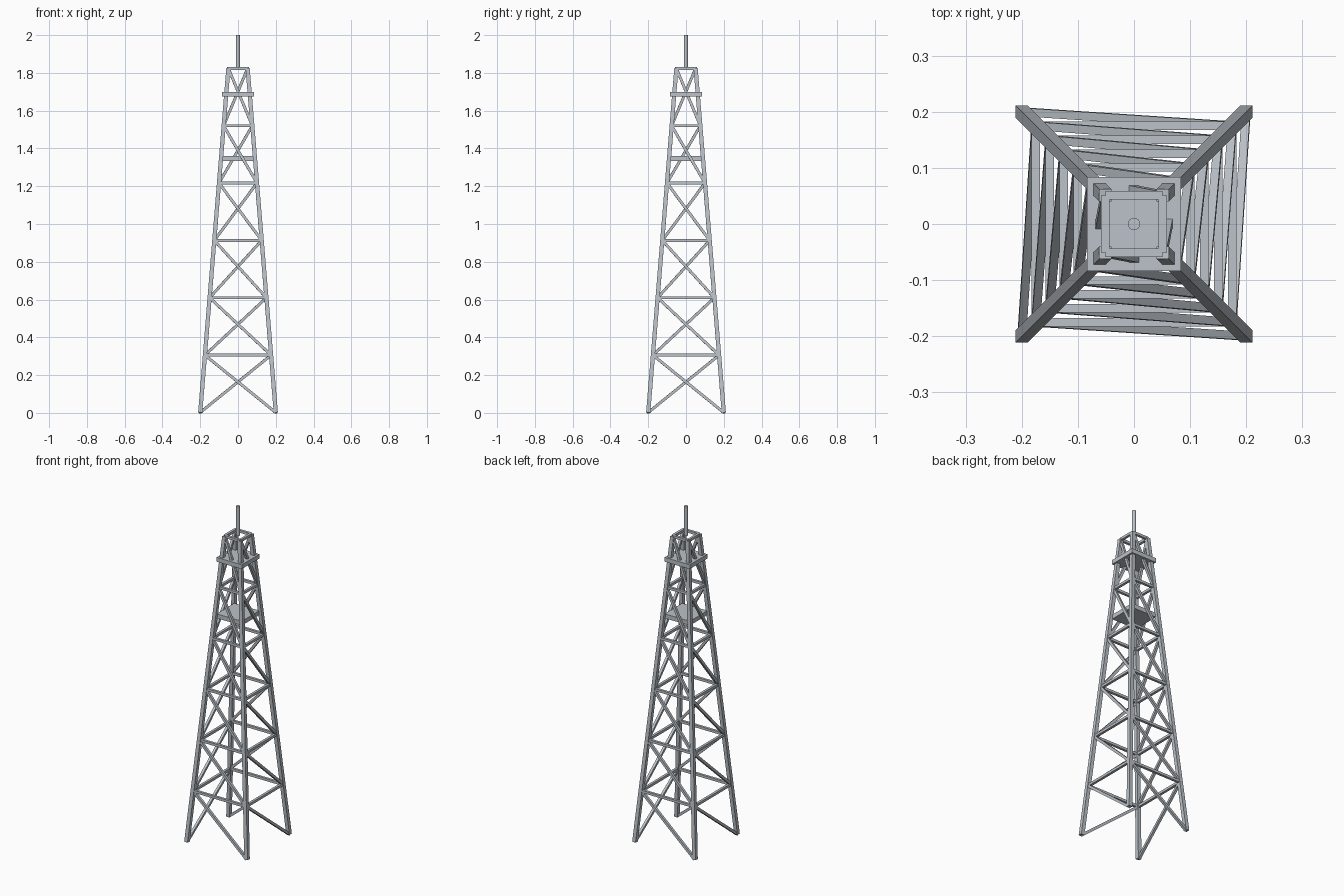
import bpy
import bmesh
from mathutils import Vector, Matrix

cube = bpy.data.objects.get("Cube")
if cube:
    bpy.data.objects.remove(cube, do_unlink=True)

steel = bpy.data.materials.new("steel_grey")
steel.use_nodes = True
colour = (0.50, 0.54, 0.58, 1.0)
steel.diffuse_color = colour
steel.node_tree.nodes["Principled BSDF"].inputs["Base Color"].default_value = colour

# Tower proportions
BASE_Z, TOP_Z = 0.002, 1.824
BASE_HALF, TOP_HALF = 0.20, 0.051
PANELS = 6
LEG, BRACE = 0.022, 0.015
CORNERS = [(-1, 1), (1, 1), (1, -1), (-1, -1)]  # clockwise from above


def finish(name, bm, smooth=False):
    mesh = bpy.data.meshes.new(name)
    bm.to_mesh(mesh)
    bm.free()
    mesh.materials.append(steel)
    obj = bpy.data.objects.new(name, mesh)
    bpy.context.collection.objects.link(obj)
    if smooth:
        bpy.ops.object.select_all(action="DESELECT")
        obj.select_set(True)
        bpy.context.view_layer.objects.active = obj
        bpy.ops.object.shade_smooth_by_angle()
    return obj


def add_beam(bm, a, b, width):
    """Square bar between two points."""
    d = b - a
    turn = Vector((0, 0, 1)).rotation_difference(d.normalized()).to_matrix().to_4x4()
    size = Matrix.Diagonal((width, width, d.length, 1))
    bmesh.ops.create_cube(bm, size=1, matrix=Matrix.Translation((a + b) / 2) @ turn @ size)


def node(corner, level):
    """Joint on a leg axis at a panel level."""
    t = level / PANELS
    half = BASE_HALF + (TOP_HALF - BASE_HALF) * t
    sx, sy = CORNERS[corner % 4]
    return Vector((sx * half, sy * half, BASE_Z + (TOP_Z - BASE_Z) * t))


# Four leaning legs
for i, name in enumerate(["back_right", "back_left", "front_left", "front_right"]):
    bm = bmesh.new()
    add_beam(bm, node(i, 0), node(i, PANELS), LEG)
    finish(name + "_leg", bm)

# Horizontal rings, and one rising diagonal per face and panel
for level in range(PANELS):
    ring, diagonals = bmesh.new(), bmesh.new()
    for i in range(4):
        add_beam(ring, node(i, level + 1), node(i + 1, level + 1), BRACE)
        add_beam(diagonals, node(i, level), node(i + 1, level + 1), BRACE)
    finish(f"horizontal_ring_{level + 1}", ring)
    finish(f"diagonal_braces_{level + 1}", diagonals)

# Platforms
for name, z in (("lower_platform", 1.347), ("upper_platform", 1.687)):
    bm = bmesh.new()
    bmesh.ops.create_cube(bm, size=1, matrix=Matrix.Translation((0, 0, z))
                          @ Matrix.Diagonal((0.168, 0.168, 0.026, 1)))
    finish(name, bm)

# Mast
bm = bmesh.new()
bmesh.ops.create_cone(bm, cap_ends=True, segments=16, radius1=0.011, radius2=0.011,
                      depth=2 - TOP_Z, matrix=Matrix.Translation((0, 0, (2 + TOP_Z) / 2)))
finish("mast", bm, smooth=True)
